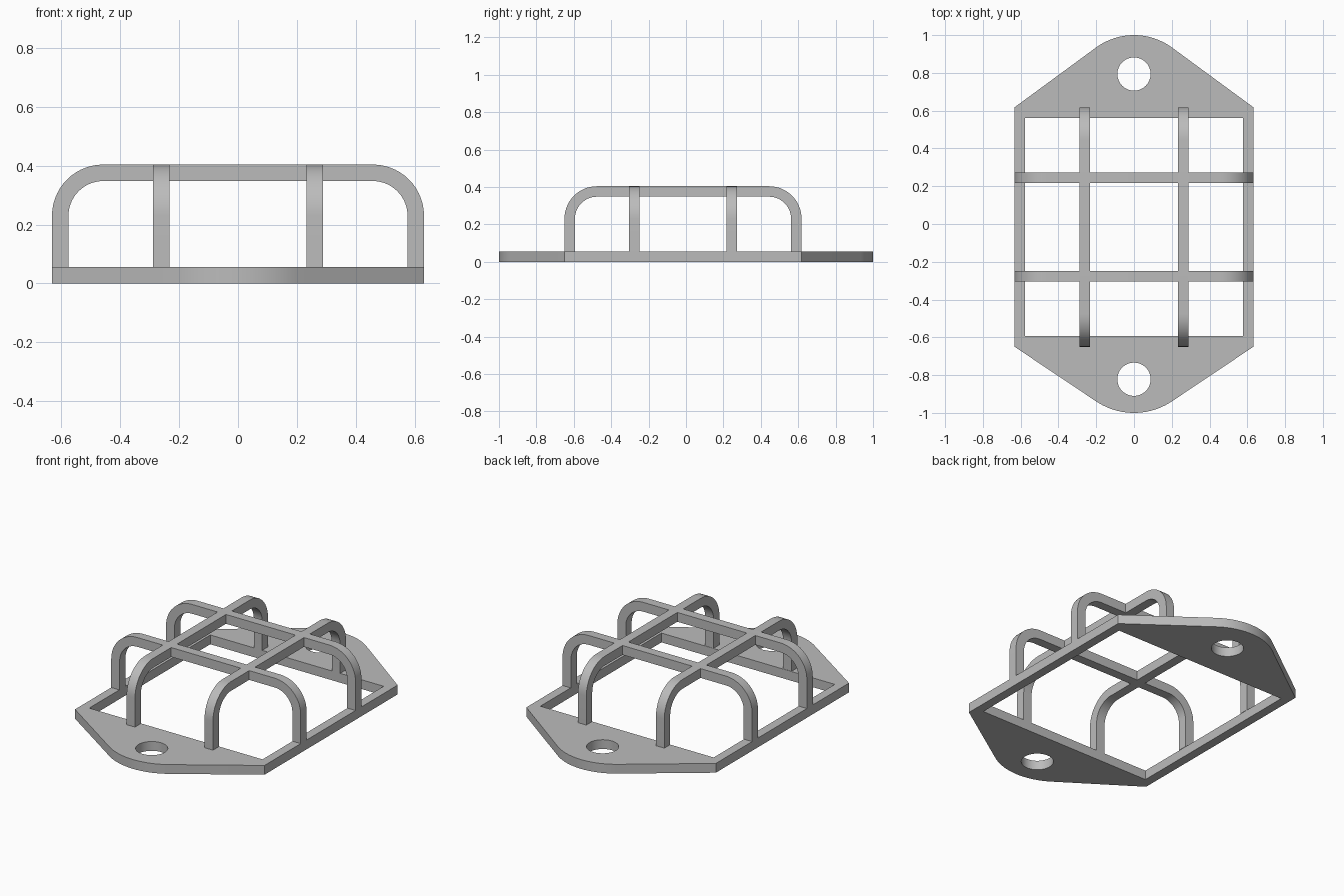
import bpy, bmesh
from math import pi, sin, cos, atan2, acos, hypot

if "Cube" in bpy.data.objects:
    bpy.data.objects.remove(bpy.data.objects["Cube"], do_unlink=True)

GREY = (0.5, 0.5, 0.5, 1)
mat = bpy.data.materials.new("plain grey")
mat.use_nodes = True
mat.diffuse_color = GREY
mat.node_tree.nodes["Principled BSDF"].inputs["Base Color"].default_value = GREY

BAR = 0.056           # thickness of plate and bars
HALF = 0.632          # half width of the plate
FRONT, BACK = -0.65, 0.618
TOP = 0.404


def arc(cx, cy, r, a0, a1, n):
    return [(cx + r * cos(a0 + (a1 - a0) * i / n),
             cy + r * sin(a0 + (a1 - a0) * i / n)) for i in range(n + 1)]


def slab(name, loops, place):
    """Fill closed 2D loops (holes allowed), thicken them evenly, shade."""
    bm = bmesh.new()
    edges = []
    for loop in loops:
        vs = [bm.verts.new(place(u, v)) for u, v in loop]
        edges += [bm.edges.new((vs[i - 1], vs[i])) for i in range(len(vs))]
    bmesh.ops.triangle_fill(bm, edges=edges, use_beauty=True)
    bmesh.ops.recalc_face_normals(bm, faces=bm.faces[:])
    mesh = bpy.data.meshes.new(name)
    bm.to_mesh(mesh)
    bm.free()
    mesh.materials.append(mat)
    obj = bpy.data.objects.new(name, mesh)
    bpy.context.collection.objects.link(obj)
    bpy.ops.object.select_all(action='DESELECT')
    obj.select_set(True)
    bpy.context.view_layer.objects.active = obj
    mod = obj.modifiers.new("thickness", 'SOLIDIFY')
    mod.thickness = BAR
    mod.offset = 0
    bpy.ops.object.modifier_apply(modifier=mod.name)
    bpy.ops.object.shade_smooth_by_angle(angle=pi / 6)
    return obj


def plate_end(corner, r):
    """Rounded end, tangent to straight lines from the two corners."""
    c = 1 - r
    dx, dy = HALF, corner - c
    a = atan2(dy, dx) + acos(r / hypot(dx, dy))
    return [(HALF, corner)] + arc(0, c, r, a, pi - a, 20) + [(-HALF, corner)]


def hoop(lo, hi):
    """Bar profile: two legs, rounded corners and a flat top."""
    def side(inset, r):
        a, b, t = lo + inset, hi - inset, TOP - inset
        return ([(a, BAR)] + arc(a + r, t - r, r, pi, pi / 2, 14)
                + arc(b - r, t - r, r, pi / 2, 0, 14) + [(b, BAR)])
    return side(0, 0.174) + side(BAR, 0.118)[::-1]


# Base plate with window and two mounting holes
outline = plate_end(BACK, 0.34) + [(-x, -y) for x, y in plate_end(-FRONT, 0.36)]
wx, wf, wb = 0.578, -0.592, 0.562
window = [(-wx, wf), (wx, wf), (wx, wb), (-wx, wb)]
holes = [arc(0, y, 0.088, 0, 2 * pi, 48)[:-1] for y in (0.794, -0.822)]
slab("base_plate", [outline, window] + holes, lambda u, v: (u, v, BAR / 2))

# Lengthwise guard bars
for name, x in (("left_long_bar", 0.26), ("right_long_bar", -0.26)):
    slab(name, [hoop(FRONT, BACK)], lambda u, v: (x, u, v))

# Crosswise guard bars
for name, y in (("front_cross_bar", -0.277), ("back_cross_bar", 0.245)):
    slab(name, [hoop(-HALF, HALF)], lambda u, v: (u, y, v))
